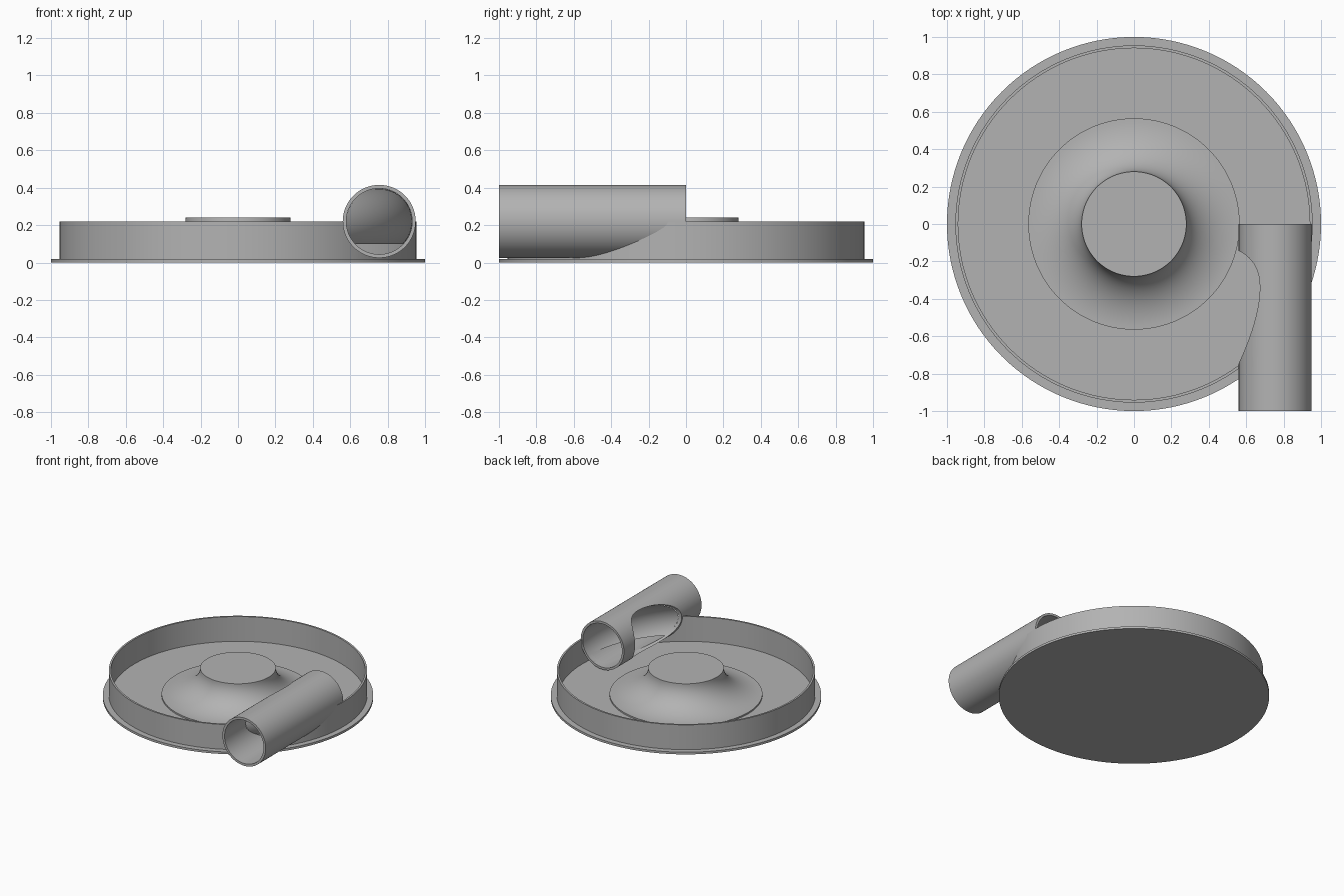
import bpy, bmesh, math
from mathutils import Matrix

if "Cube" in bpy.data.objects:
    bpy.data.objects.remove(bpy.data.objects["Cube"], do_unlink=True)

GRAY = (0.45, 0.45, 0.45, 1)
mat = bpy.data.materials.new("plain gray")
mat.use_nodes = True
mat.diffuse_color = GRAY
mat.node_tree.nodes["Principled BSDF"].inputs["Base Color"].default_value = GRAY

SEG = 128
MAJOR, BORE, PIPE, MID = 0.755, 0.176, 0.195, 0.22   # channel and pipe sizes


def finish(name, bm, smooth=True):
    bmesh.ops.remove_doubles(bm, verts=bm.verts, dist=1e-5)
    bmesh.ops.recalc_face_normals(bm, faces=bm.faces)
    mesh = bpy.data.meshes.new(name)
    bm.to_mesh(mesh)
    bm.free()
    mesh.materials.append(mat)
    ob = bpy.data.objects.new(name, mesh)
    bpy.context.collection.objects.link(ob)
    if smooth:
        shade(ob)
    return ob


def shade(ob):
    bpy.ops.object.select_all(action='DESELECT')
    ob.select_set(True)
    bpy.context.view_layer.objects.active = ob
    bpy.ops.object.shade_smooth_by_angle(angle=math.radians(35))


def lathe(name, profile, closed=False):
    """Revolve (radius, z) points about the z axis."""
    bm = bmesh.new()
    verts = [bm.verts.new((r, 0, z)) for r, z in profile]
    edges = [bm.edges.new(p) for p in zip(verts, verts[1:])]
    if closed:
        edges.append(bm.edges.new((verts[-1], verts[0])))
    bmesh.ops.spin(bm, geom=verts + edges, cent=(0, 0, 0), axis=(0, 0, 1),
                   angle=2 * math.pi, steps=SEG, use_duplicate=False)
    return finish(name, bm)


def along_y(ob, length, end):
    """Turn a z-axis part to lie along y in the pipe position."""
    ob.data.transform(Matrix.Translation((MAJOR, end, MID)) @ Matrix.Rotation(math.pi / 2, 4, 'X'))
    return ob


def cut(ob, cutter):
    mod = ob.modifiers.new("cut", 'BOOLEAN')
    mod.operation = 'DIFFERENCE'
    mod.solver = 'EXACT'
    mod.object = cutter
    bpy.context.view_layer.objects.active = ob
    bpy.ops.object.modifier_apply(modifier=mod.name)
    bpy.data.objects.remove(cutter, do_unlink=True)
    shade(ob)


# Base plate and rim wall
lathe("base_plate", [(0, 0), (1, 0), (1, 0.018), (0, 0.018)])
rim = lathe("rim_wall", [(0.94, 0.01), (0.955, 0.01), (0.955, MID), (0.94, MID)], True)

# Central hub with a concave flare
flare = [(0.565 - 0.285 * math.sin(a), 0.24 - 0.21 * math.cos(a))
         for a in (math.pi / 2 * i / 20 for i in range(21))]
lathe("flared_hub", [(0, 0.01), (0.565, 0.01)] + flare + [(0, 0.24)])

# Outlet pipe, opened where the ring channel runs through it
pipe = along_y(lathe("outlet_pipe", [(BORE, 0), (PIPE, 0), (PIPE, 1), (BORE, 1)], True), 1, 0)
ring = [(MAJOR + 0.177 * math.cos(a), MID + 0.177 * math.sin(a))
        for a in (2 * math.pi * i / 64 for i in range(64))]
cut(pipe, lathe("channel_cutter", ring, True))
cut(rim, along_y(lathe("bore_cutter", [(0, 0), (BORE + 0.005, 0), (BORE + 0.005, 1), (0, 1)]), 1, 0))

# Curved channel wall inside the pipe, open near its floor
bm = bmesh.new()
ROWS, COLS = 24, 40
low = -math.asin((MID - 0.1) / BORE)
grid = []
for i in range(ROWS + 1):
    phi = low + (math.pi / 2 - 0.01 - low) * i / ROWS
    c, s = BORE * math.cos(phi), BORE * math.sin(phi)
    reach = math.acos((MAJOR - c) / (MAJOR + c))
    grid.append([bm.verts.new(((MAJOR + c) * math.cos(t), -(MAJOR + c) * math.sin(t), MID + s))
                 for t in (reach * j / COLS for j in range(COLS + 1))])
for a, b in zip(grid, grid[1:]):
    for j in range(COLS):
        bm.faces.new((a[j], a[j + 1], b[j + 1], b[j]))
finish("channel_wall", bm)
